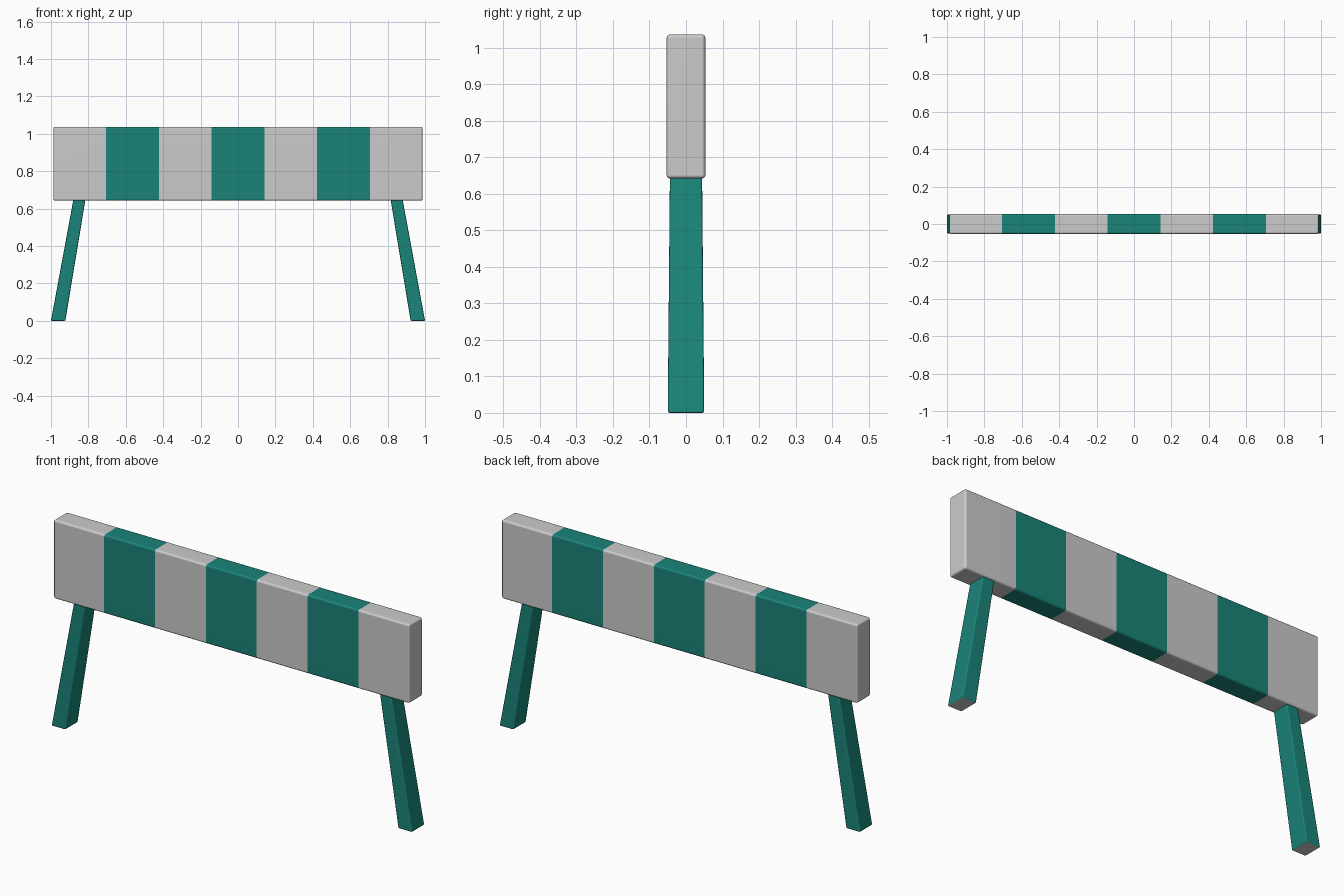
import bpy, bmesh

if "Cube" in bpy.data.objects:
    bpy.data.objects.remove(bpy.data.objects["Cube"])


def material(name, rgb):
    m = bpy.data.materials.new(name)
    m.diffuse_color = (*rgb, 1)
    m.use_nodes = True
    m.node_tree.nodes["Principled BSDF"].inputs["Base Color"].default_value = m.diffuse_color
    return m


GREY = material("grey", (0.8, 0.8, 0.8))
GREEN = material("green", (0.01, 0.23, 0.19))


def tapered_box(bottom, top):
    """Box between two rectangles given as (x0, x1, half_depth, z)."""
    bm = bmesh.new()
    rings = [[bm.verts.new(p) for p in ((x0, -d, z), (x1, -d, z), (x1, d, z), (x0, d, z))]
             for x0, x1, d, z in (bottom, top)]
    a, b = rings
    bm.faces.new(a[::-1])
    bm.faces.new(b)
    for i in range(4):
        j = (i + 1) % 4
        bm.faces.new((a[i], a[j], b[j], b[i]))
    bmesh.ops.recalc_face_normals(bm, faces=bm.faces)
    return bm


def round_edges(bm, width):
    bmesh.ops.bevel(bm, geom=bm.edges[:], offset=width, segments=3,
                    profile=0.5, affect='EDGES')


def finish(bm, name):
    for f in bm.faces:
        f.smooth = True
    me = bpy.data.meshes.new(name)
    bm.normal_update()
    bm.to_mesh(me)
    bm.free()
    me.materials.append(GREY)
    me.materials.append(GREEN)
    ob = bpy.data.objects.new(name, me)
    bpy.context.collection.objects.link(ob)
    ob.modifiers.new("weighted_normals", 'WEIGHTED_NORMAL')
    return ob


# Striped board: rounded box cut into seven bands
bm = tapered_box((-0.987, 0.987, 0.053, 0.642), (-0.987, 0.987, 0.053, 1.037))
round_edges(bm, 0.01)
cuts = [0.282 * (i - 2.5) for i in range(6)]
for x in cuts:
    bmesh.ops.bisect_plane(bm, geom=bm.verts[:] + bm.edges[:] + bm.faces[:],
                           plane_co=(x, 0, 0), plane_no=(1, 0, 0))
for f in bm.faces:
    cx = f.calc_center_median().x
    f.material_index = sum(cx > x for x in cuts) % 2
finish(bm, "striped_board")

# Splayed, tapered legs with grey undersides
for side, name in ((-1, "left_leg"), (1, "right_leg")):
    bm = tapered_box((side * 0.923, side * 1.0, 0.05, 0.0),
                     (side * 0.813, side * 0.877, 0.044, 0.665))
    round_edges(bm, 0.005)
    bm.normal_update()
    for f in bm.faces:
        f.material_index = 0 if f.normal.z < -0.95 else 1
    finish(bm, name)
